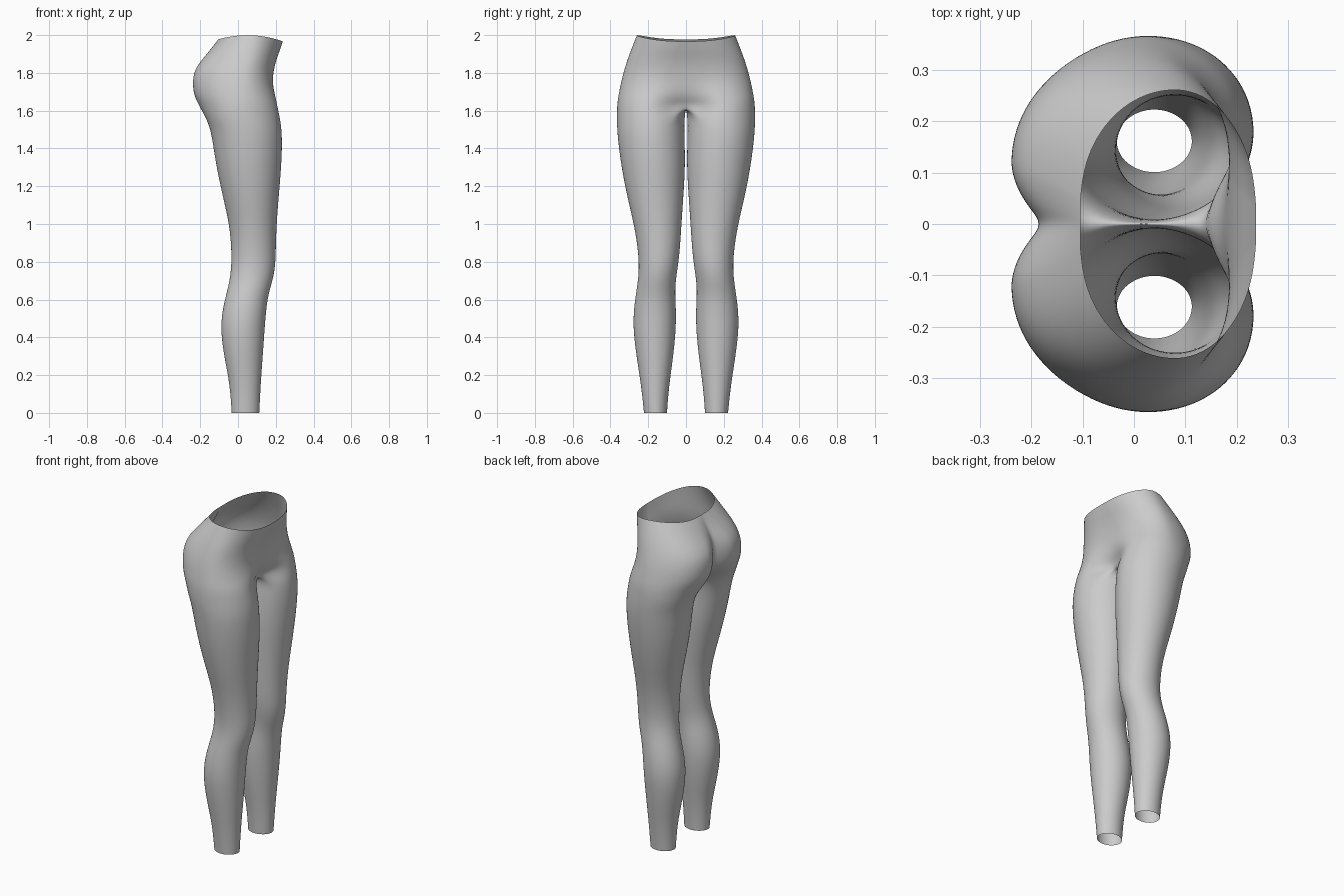
import bpy, bmesh
from math import sin, cos, pi

if "Cube" in bpy.data.objects:
    bpy.data.objects.remove(bpy.data.objects["Cube"])

# Leg sections: z, back x, front x, inner y, outer y
LEG = [
    (0.00, -0.034, 0.113, 0.100, 0.223), (0.10, -0.040, 0.118, 0.093, 0.233),
    (0.20, -0.053, 0.124, 0.081, 0.247), (0.32, -0.078, 0.133, 0.064, 0.266),
    (0.45, -0.093, 0.142, 0.052, 0.281), (0.55, -0.082, 0.150, 0.052, 0.277),
    (0.63, -0.062, 0.162, 0.057, 0.266), (0.70, -0.045, 0.184, 0.054, 0.255),
    (0.78, -0.035, 0.199, 0.041, 0.249), (0.88, -0.036, 0.201, 0.030, 0.257),
    (1.00, -0.047, 0.205, 0.023, 0.277), (1.15, -0.082, 0.217, 0.012, 0.314),
    (1.30, -0.115, 0.230, 0.003, 0.343), (1.42, -0.133, 0.235, 0.005, 0.359),
    (1.50, -0.147, 0.232, 0.007, 0.366), (1.56, -0.170, 0.224, 0.006, 0.368),
]
# Hip sections: z, cleft x, back x, back y, side x, side y, front x, front y, front centre x
HIP = [
    (1.62, -0.100, -0.204, 0.145, 0.02, 0.367, 0.212, 0.19, 0.130),
    (1.66, -0.145, -0.225, 0.135, 0.02, 0.363, 0.203, 0.18, 0.157),
    (1.70, -0.165, -0.238, 0.130, 0.02, 0.356, 0.193, 0.16, 0.172),
    (1.76, -0.178, -0.242, 0.125, 0.02, 0.344, 0.182, 0.14, 0.180),
    (1.82, -0.176, -0.231, 0.120, 0.03, 0.328, 0.190, 0.10, 0.189),
    (1.88, -0.166, -0.204, 0.110, 0.045, 0.309, 0.203, 0.08, 0.203),
    (1.94, -0.140, -0.155, 0.090, 0.06, 0.286, 0.222, 0.06, 0.222),
    (2.00, -0.104, -0.104, 0.050, 0.08, 0.263, 0.237, 0.04, 0.237),
]
E, Q, INNER = 4, 6, 6      # segments: centre strip, outer quarter, inner thigh


def outer_half(bx, by, ox, oy, fx, fy):
    """Quarter ellipses back -> side -> front, both ends included."""
    pts = []
    for i in range(2 * Q + 1):
        a = pi / 2 * i / Q
        back = i < Q
        x0, y0 = (bx, by) if back else (fx, fy)
        pts.append((ox + (x0 - ox) * abs(cos(a)), y0 + (oy - y0) * sin(a)))
    return pts


def leg_ring(z, bx, fx, yi, yo):
    cx, cy = (bx + fx) / 2, (yi + yo) / 2

    def inner(a):
        return (cx + (fx - cx) * cos(a), cy - (cy - yi) * sin(a))
    pts = [inner(pi * (0.75 + 0.25 * i / E)) for i in range(E)]
    pts += outer_half(bx, cy, cx, yo, fx, cy)
    pts += [inner(pi * 0.25 * i / E) for i in range(1, E + 1)]
    pts += [inner(pi * (0.25 + 0.5 * i / INNER)) for i in range(1, INNER)]
    return [(x, y, z) for x, y in pts]


def hip_ring(z, bc, bx, by, ox, oy, fx, fy, fc):
    pts = []
    for i in range(E):
        t = 1 - i / E
        pts.append((bx + (bc - bx) * t * t, by * (1 - t)))
    pts += outer_half(bx, by, ox, oy, fx, fy)
    for i in range(1, E + 1):
        t = i / E
        pts.append((fx + (fc - fx) * t * t * (3 - 2 * t), fy * (1 - t)))
    k = max(0, (z - 1.8) / 0.2)      # waistband dips at front and back
    return [(x, y, z - 0.033 * k * ((x - 0.05) / 0.187) ** 2) for x, y in pts]


bm = bmesh.new()
rings = [leg_ring(*r) for r in LEG]
# Crotch ring: lowest hip section closed along the centre line
crotch = hip_ring(*HIP[0])
bc, fc = HIP[0][1], HIP[0][8]
crotch += [(fc + (bc - fc) * i / INNER, 0, HIP[0][0]) for i in range(1, INNER)]
rings.append(crotch)
rings += [hip_ring(*r) for r in HIP[1:]]

verts = [[bm.verts.new(p) for p in r] for r in rings]
for lo, hi in zip(verts, verts[1:]):
    closed = len(lo) == len(hi) and len(lo) == len(crotch)
    n = len(hi)
    for i in range(n if closed else n - 1):
        j = (i + 1) % n
        bm.faces.new((lo[i], lo[j], hi[j], hi[i]))
bmesh.ops.recalc_face_normals(bm, faces=bm.faces)
# Tubes are open, so make sure the outside is outward
bm.faces.ensure_lookup_table()
side = max(bm.faces, key=lambda f: f.calc_center_median().y)
if side.normal.y < 0:
    bmesh.ops.reverse_faces(bm, faces=bm.faces)

mesh = bpy.data.meshes.new("leggings")
bm.to_mesh(mesh)
bm.free()
for p in mesh.polygons:
    p.use_smooth = True
leggings = bpy.data.objects.new("leggings", mesh)
bpy.context.collection.objects.link(leggings)

# Second leg, then smoothing
mirror = leggings.modifiers.new("other_leg", 'MIRROR')
mirror.use_axis = (False, True, False)
mirror.merge_threshold = 0.001
sub = leggings.modifiers.new("smooth", 'SUBSURF')
sub.levels = sub.render_levels = 2
